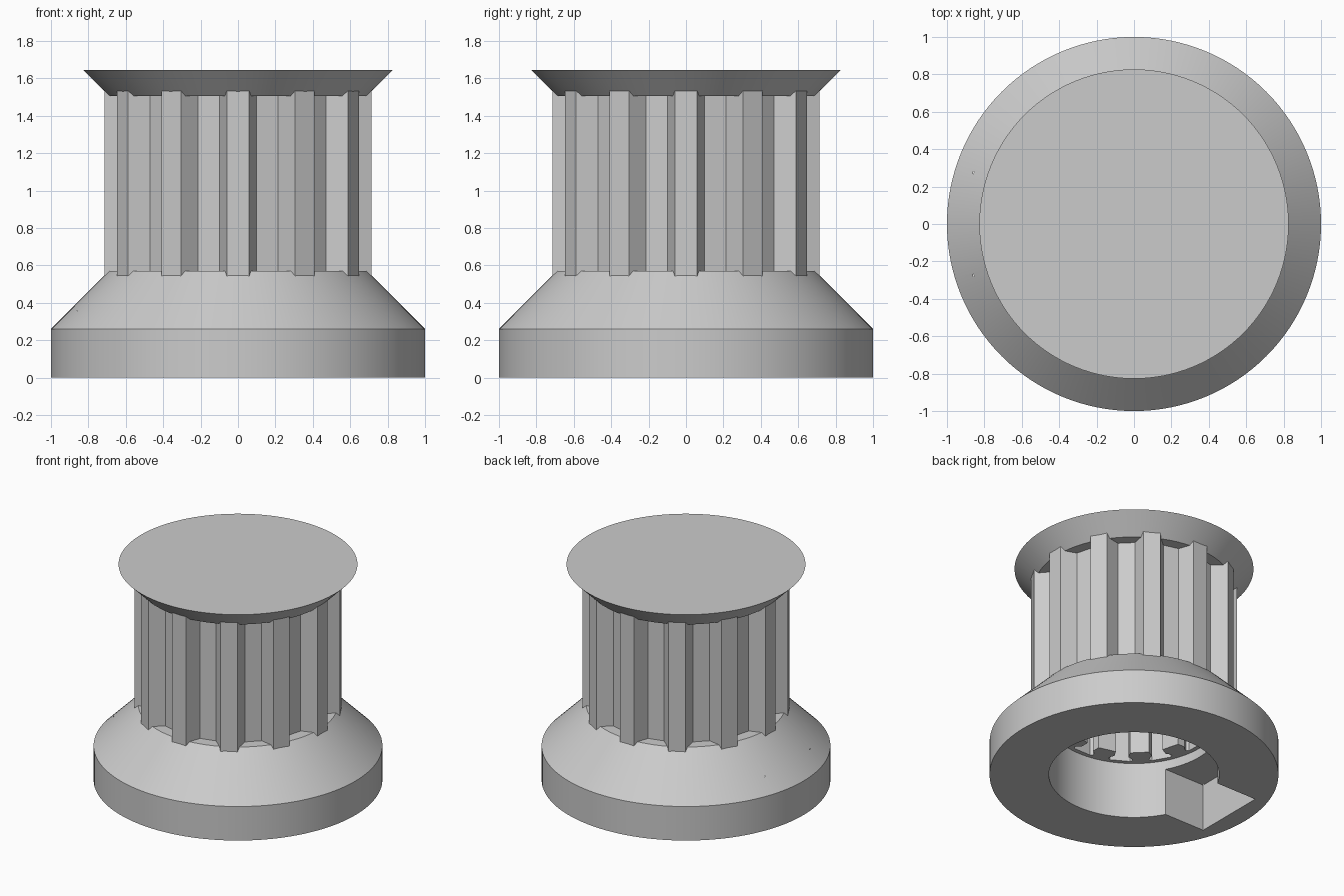
import bpy
import bmesh
from math import cos, sin, pi, radians

TEETH = 12
SEGMENTS = 128

cube = bpy.data.objects.get("Cube")
if cube:
    bpy.data.objects.remove(cube, do_unlink=True)

grey = bpy.data.materials.new("plain grey")
grey.use_nodes = True
grey.diffuse_color = (0.6, 0.6, 0.6, 1)
grey.node_tree.nodes["Principled BSDF"].inputs["Base Color"].default_value = (0.6, 0.6, 0.6, 1)


def select_only(obj):
    bpy.ops.object.select_all(action="DESELECT")
    obj.select_set(True)
    bpy.context.view_layer.objects.active = obj


def add_object(name, data):
    obj = bpy.data.objects.new(name, data)
    bpy.context.collection.objects.link(obj)
    data.materials.append(grey)
    select_only(obj)
    return obj


def lathe(name, profile):
    """Spin a closed (radius, height) profile around the z axis."""
    bm = bmesh.new()
    verts = [bm.verts.new((r, 0, z)) for r, z in profile]
    edges = [bm.edges.new((verts[i - 1], v)) for i, v in enumerate(verts)]
    bmesh.ops.spin(bm, geom=verts + edges, cent=(0, 0, 0), axis=(0, 0, 1),
                   angle=2 * pi, steps=SEGMENTS, use_duplicate=False)
    bmesh.ops.remove_doubles(bm, verts=bm.verts, dist=0.0001)
    bmesh.ops.dissolve_degenerate(bm, edges=bm.edges, dist=0.0001)
    bmesh.ops.recalc_face_normals(bm, faces=bm.faces)
    mesh = bpy.data.meshes.new(name)
    bm.to_mesh(mesh)
    bm.free()
    return add_object(name, mesh)


def repeat_profile(half):
    """Mirror half a tooth (side, radius) and repeat it around the axis."""
    tooth = [(-s, r) for s, r in half] + [(s, r) for s, r in reversed(half)]
    points = []
    for i in range(TEETH):
        a = -2 * pi * i / TEETH
        points += [(s * cos(a) - r * sin(a), s * sin(a) + r * cos(a)) for s, r in tooth]
    return points


# Base: collar with a sloped shoulder and a round bore
base = lathe("base_collar", [(0.59, 0), (1, 0), (1, 0.26), (0.69, 0.57), (0.59, 0.57)])

# Pocket cut sideways from the bore in the underside
bpy.ops.mesh.primitive_cube_add(size=1, location=(-0.58, 0, 0.13))
cutter = bpy.context.object
cutter.name = "pocket_cutter"
cutter.scale = (0.56, 0.56, 0.46)
cutter.hide_render = True
cut = base.modifiers.new("pocket", "BOOLEAN")
cut.operation = "DIFFERENCE"
cut.solver = "EXACT"
cut.object = cutter
select_only(base)
bpy.ops.object.modifier_apply(modifier=cut.name)
bpy.data.objects.remove(cutter, do_unlink=True)

# Toothed column: outer teeth, with a keyhole groove inside each one
outer = repeat_profile([(0.10, 0.60), (0.06, 0.713)])
inner = repeat_profile([(0.05, 0.44), (0.05, 0.50), (0.075, 0.52),
                        (0.085, 0.54), (0.07, 0.557)])
bottom, top = 0.43, 1.54
curve = bpy.data.curves.new("toothed_column", "CURVE")
curve.dimensions = "2D"
curve.fill_mode = "BOTH"
curve.extrude = (top - bottom) / 2
for points in (outer, inner):
    spline = curve.splines.new("POLY")
    spline.points.add(len(points) - 1)
    for p, (x, y) in zip(spline.points, points):
        p.co = (x, y, 0, 1)
    spline.use_cyclic_u = True
column = add_object("toothed_column", curve)
column.location.z = (top + bottom) / 2
bpy.ops.object.convert(target="MESH")
column = bpy.context.object
bm = bmesh.new()
bm.from_mesh(column.data)
bmesh.ops.remove_doubles(bm, verts=bm.verts, dist=0.0001)
bmesh.ops.recalc_face_normals(bm, faces=bm.faces)
bm.to_mesh(column.data)
bm.free()
for face in column.data.polygons:
    face.use_smooth = False

# Flared cap closing the top
cap = lathe("top_flange", [(0, 1.505), (0.687, 1.505), (0.827, 1.645), (0, 1.645)])

for obj in (base, cap):
    select_only(obj)
    bpy.ops.object.shade_smooth_by_angle(angle=radians(30))
